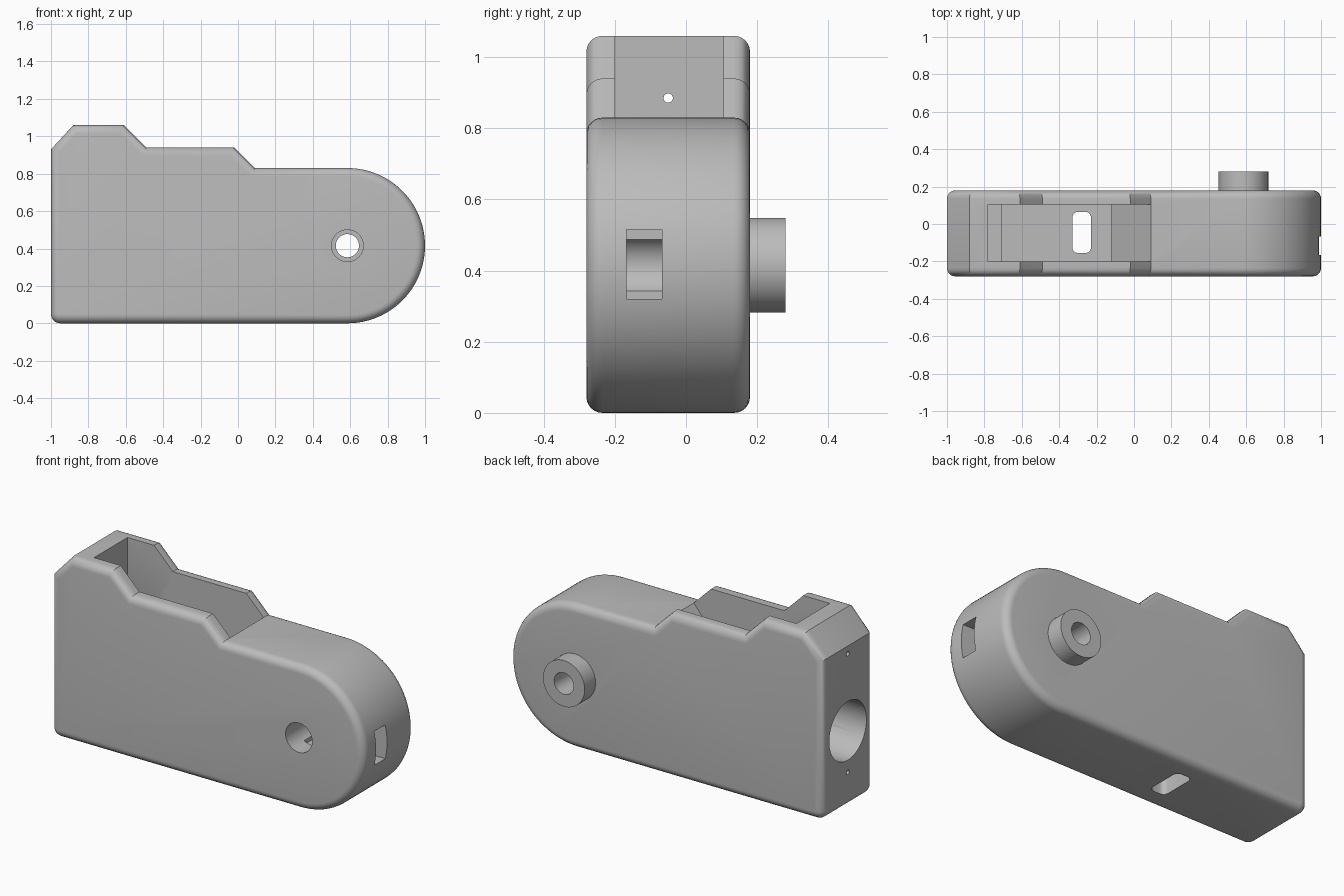
import bpy, bmesh, math

if "Cube" in bpy.data.objects:
    bpy.data.objects.remove(bpy.data.objects["Cube"])

grey = bpy.data.materials.new("plain_grey")
grey.diffuse_color = (0.5, 0.5, 0.5, 1)
grey.use_nodes = True
grey.node_tree.nodes["Principled BSDF"].inputs["Base Color"].default_value = grey.diffuse_color


def arc(cx, cy, r, a0, a1, n):
    """Points on an arc, angles in degrees."""
    return [(cx + r * math.cos(math.radians(a0 + (a1 - a0) * i / n)),
             cy + r * math.sin(math.radians(a0 + (a1 - a0) * i / n))) for i in range(n + 1)]


def prism(name, pts, lo, hi, axis, bevel=0.0):
    """Extrude a closed 2D outline along an axis, optionally rounding both rims."""
    place = {"x": lambda p, d: (d, p[0], p[1]),
             "y": lambda p, d: (p[0], d, p[1]),
             "z": lambda p, d: (p[0], p[1], d)}[axis]
    bm = bmesh.new()
    a = [bm.verts.new(place(p, lo)) for p in pts]
    b = [bm.verts.new(place(p, hi)) for p in pts]
    caps = [bm.faces.new(a), bm.faces.new(b)]
    for i in range(len(pts)):
        j = (i + 1) % len(pts)
        bm.faces.new((a[i], a[j], b[j], b[i]))
    bmesh.ops.recalc_face_normals(bm, faces=bm.faces)
    if bevel:
        rims = [e for f in caps for e in f.edges]
        bmesh.ops.bevel(bm, geom=rims, offset=bevel, offset_type='OFFSET',
                        segments=6, profile=0.5, affect='EDGES')
    me = bpy.data.meshes.new(name)
    bm.to_mesh(me)
    bm.free()
    ob = bpy.data.objects.new(name, me)
    bpy.context.collection.objects.link(ob)
    me.materials.append(grey)
    return ob


def disc(r, cx, cy, n=48):
    return arc(cx, cy, r, 0, 360 * (n - 1) / n, n - 1)


def combine(target, other, op):
    """Apply a boolean and remove the helper."""
    other.hide_render = True
    m = target.modifiers.new("cut", 'BOOLEAN')
    m.operation, m.object, m.solver = op, other, 'EXACT'
    bpy.context.view_layer.objects.active = target
    bpy.ops.object.modifier_apply(modifier=m.name)
    bpy.data.objects.remove(other)


# Housing: stepped top, round right end, soft rims front and back
PX, PZ, R = 0.585, 0.415, 0.415
outline = arc(PX, PZ, R, -90, 90, 48)
outline += [(0.09, 0.83), (-0.02, 0.94), (-0.49, 0.94), (-0.61, 1.06), (-0.88, 1.06), (-1, 0.93)]
outline += arc(-0.95, 0.05, 0.05, 180, 270, 6)
body = prism("housing", outline, -0.28, 0.18, "y", bevel=0.045)

# Pivot boss on the back
combine(body, prism("pivot_boss", disc(0.133, PX, PZ, 64), 0.12, 0.28, "y"), 'UNION')

# Open-topped bay with a sloped end and a deeper narrow slot at the left
bay = [(-0.78, 1.2), (-0.78, 0.13), (-0.71, 0.13), (-0.71, 0.27), (-0.12, 0.27),
       (-0.12, 0.58), (0.09, 0.83), (0.3, 1.08), (0.3, 1.2)]
combine(body, prism("bay_cutter", bay, -0.2, 0.105, "y"), 'DIFFERENCE')

# Rounded slot through the floor
x0, x1, y0, y1, c = -0.33, -0.23, -0.155, 0.065, 0.03
slot = (arc(x1 - c, y0 + c, c, -90, 0, 5) + arc(x1 - c, y1 - c, c, 0, 90, 5)
        + arc(x0 + c, y1 - c, c, 90, 180, 5) + arc(x0 + c, y0 + c, c, 180, 270, 5))
combine(body, prism("floor_slot_cutter", slot, -0.1, 0.4, "z"), 'DIFFERENCE')

# Shaft opening and two screw holes in the left wall
for r, z in ((0.17, 0.44), (0.013, 0.885), (0.013, 0.2)):
    combine(body, prism("left_hole_cutter", disc(r, -0.05, z), -1.1, -0.745, "x"), 'DIFFERENCE')

# Stepped pivot bore: wide from the front, narrow through the boss
for r, lo, hi in ((0.085, -0.4, 0.1), (0.062, 0.05, 0.4)):
    combine(body, prism("bore_cutter", disc(r, PX, PZ), lo, hi, "y"), 'DIFFERENCE')

# Side slot running from the round end into the bore
side = [(0.54, 0.32), (1.1, 0.32), (1.1, 0.515), (0.54, 0.515)]
combine(body, prism("side_slot_cutter", side, -0.167, -0.067, "y"), 'DIFFERENCE')

# Smooth shading with crisp edges
bpy.ops.object.select_all(action='DESELECT')
body.select_set(True)
bpy.context.view_layer.objects.active = body
bpy.ops.object.shade_smooth_by_angle(angle=math.radians(30))
